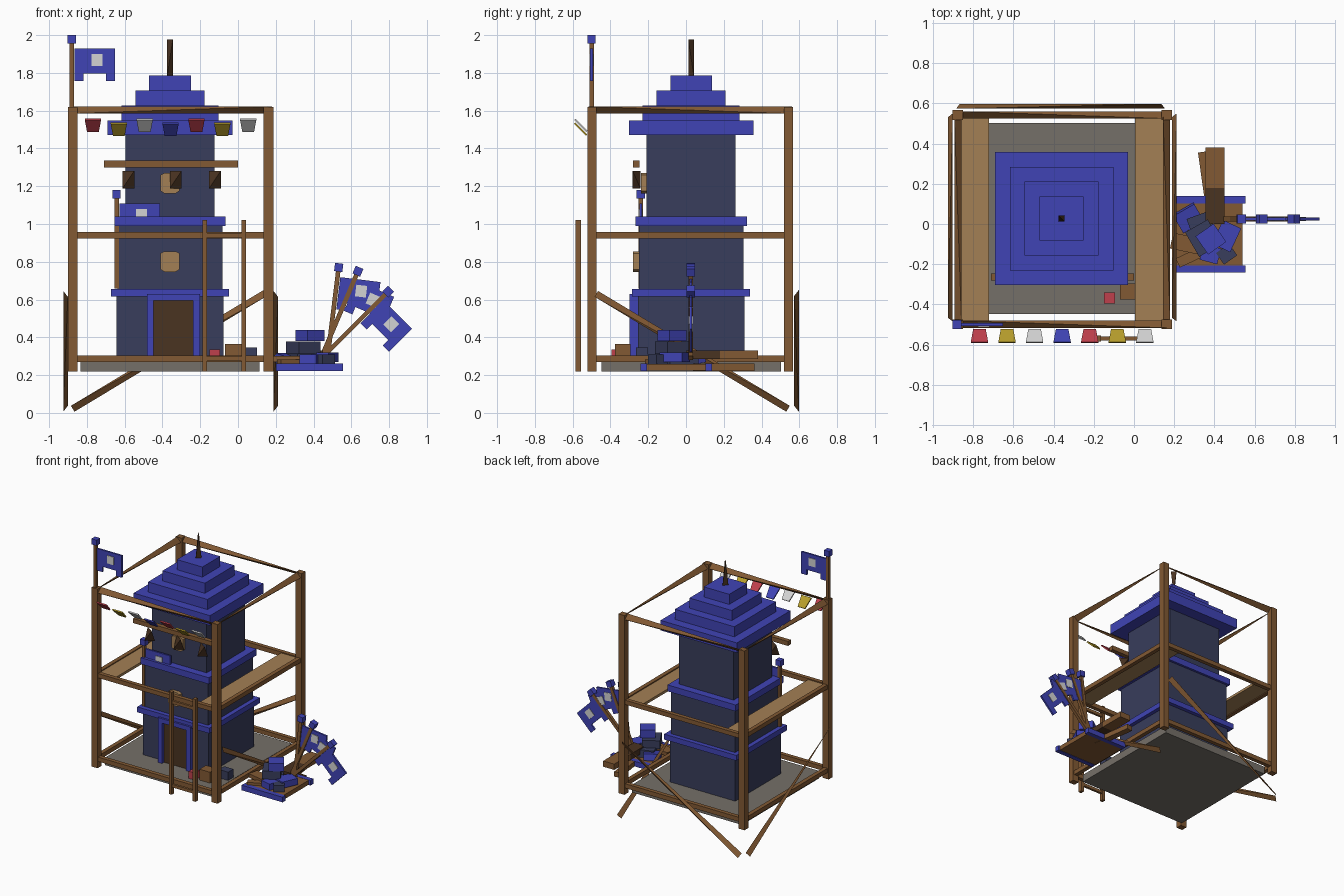
import bpy, bmesh, math
from mathutils import Matrix, Vector

cube = bpy.data.objects.get("Cube")
if cube:
    bpy.data.objects.remove(cube, do_unlink=True)


def material(name, *srgb):
    m = bpy.data.materials.new(name)
    col = tuple(((c + 0.055) / 1.055) ** 2.4 for c in srgb) + (1,)
    m.use_nodes = True
    m.diffuse_color = col
    m.node_tree.nodes["Principled BSDF"].inputs["Base Color"].default_value = col
    return m


wood = material("wood", .51, .35, .2)
dark = material("dark wood", .29, .2, .13)
tan = material("pale wood", .64, .5, .33)
stone = material("grey stone", .46, .44, .41)
slate = material("slate blue", .22, .24, .36)
blue = material("royal blue", .25, .265, .71)
red = material("red cloth", .75, .25, .3)
yellow = material("yellow cloth", .72, .62, .17)
white = material("white cloth", .83, .83, .83)


def finish(name, bm, mat, matrix=None):
    bmesh.ops.recalc_face_normals(bm, faces=bm.faces)
    mesh = bpy.data.meshes.new(name)
    bm.to_mesh(mesh)
    bm.free()
    mesh.materials.append(mat)
    ob = bpy.data.objects.new(name, mesh)
    bpy.context.collection.objects.link(ob)
    if matrix:
        ob.matrix_world = matrix
    return ob


def block(name, centre, size, mat, rot=None, base=None):
    bm = bmesh.new()
    bmesh.ops.create_cube(bm, size=1, matrix=Matrix.Diagonal((*size, 1)))
    m = Matrix.Translation(centre) @ (rot or Matrix.Identity(4))
    return finish(name, bm, mat, base @ m if base else m)


def box(name, x, y, z, mat):
    lo, hi = Vector((x[0], y[0], z[0])), Vector((x[1], y[1], z[1]))
    return block(name, (lo + hi) / 2, hi - lo, mat)


def plate(name, outline, depth, mat, matrix):
    """Extrude an outline in local x, z by depth along y."""
    bm = bmesh.new()
    f = bm.faces.new([bm.verts.new((x, -depth / 2, z)) for x, z in outline])
    out = bmesh.ops.extrude_face_region(bm, geom=[f])["geom"]
    bmesh.ops.translate(bm, vec=(0, depth, 0),
                        verts=[v for v in out if isinstance(v, bmesh.types.BMVert)])
    return finish(name, bm, mat, matrix)


def wedge(name, centre, half, mat, rot=None):
    """Four-sided solid whose opposite end edges cross."""
    bm = bmesh.new()
    vs = [bm.verts.new([s * h for s, h in zip(sg, half)])
          for sg in ((1, -1, 1), (-1, 1, 1), (-1, -1, -1), (1, 1, -1))]
    for skip in vs:
        bm.faces.new([v for v in vs if v is not skip])
    return finish(name, bm, mat, Matrix.Translation(centre) @ (rot or Matrix.Identity(4)))


def brace(name, a, b, hand):
    a, b = Vector(a), Vector(b)
    d = b - a
    wedge(name, (a + b) / 2, (hand * .012, .018, d.length / 2), wood,
          d.to_track_quat('Z', 'Y').to_matrix().to_4x4())


def flag(name, tip, length, tilt=0):
    """Pole with cap, swallow-tailed cloth and emblem, hung from its tip."""
    base = Matrix.Translation(tip) @ Matrix.Rotation(math.radians(tilt), 4, 'Y')
    block(name + "_pole", (0, 0, -length / 2), (.024, .024, length), wood, None, base)
    block(name + "_cap", (0, 0, 0), (.044, .044, .044), blue, None, base)
    cloth = [(.015, -.05), (.229, -.05), (.229, -.222), (.182, -.222), (.182, -.18),
             (.062, -.18), (.062, -.222), (.015, -.222)]
    plate(name + "_cloth", cloth, .014, blue, base)
    block(name + "_emblem", (.133, 0, -.11), (.058, .022, .062), white, None, base)


CX, CY = -.36, .027


def storey(name, half, z0, z1, mat):
    box(name, (CX - half, CX + half), (CY - half, CY + half), (z0, z1), mat)


# Base and tower storeys
storey("base_slab", .475, .22, .28, stone)
storey("lower_storey", .282, .28, .62, slate)
storey("lower_band", .312, .615, .657, blue)
storey("middle_storey", .277, .65, 1, slate)
storey("middle_band", .295, .99, 1.04, blue)
storey("upper_storey", .236, 1.04, 1.5, slate)

# Stepped roof and spire
for i, half in enumerate((.33, .257, .183, .11)):
    storey(f"roof_tier_{i + 1}", half, 1.47 + .08 * i - (0 if i == 0 else .005),
           1.548 + .079 * i, blue)
wedge("spire", (CX, CY, 1.88), (.015, .015, .098), dark)

# Door and windows
box("door", (-.46, -.235), (-.275, -.25), (.28, .6), dark)
for x in (-.465, -.22):
    box("door_jamb", (x - .018, x + .018), (-.3, -.25), (.28, .61), blue)
box("door_lintel", (-.483, -.202), (-.3, -.25), (.595, .63), blue)
pane = [(-.05, -.04), (-.03, -.053), (.03, -.053), (.05, -.04),
        (.05, .045), (.03, .055), (-.03, .055), (-.05, .045)]
for y, z in ((-.265, .8), (-.222, 1.215)):
    plate("window", pane, .03, tan, Matrix.Translation((CX, y, z)))

# Lantern beam with hanging lanterns
box("lantern_beam", (-.71, 0), (-.28, -.245), (1.3, 1.335), wood)
for x in (-.58, -.33, -.122):
    wedge("lantern", (x, -.262, 1.235), (.031, .02, .046), dark)

# Scaffold posts, rails and walkways
px, py = (-.875, .162), (-.498, .542)
for x in px:
    for y in py:
        block("scaffold_post", (x, y, .92), (.052, .048, 1.4), wood)
for z in (.287, .94):
    for y in py:
        box("cross_rail", px, (y - .016, y + .016), (z - .017, z + .017), wood)
    for x in px:
        box("side_rail", (x - .016, x + .016), py, (z - .017, z + .017), wood)
mx, my = sum(px) / 2, sum(py) / 2
for y in py:
    wedge("top_cross_rail", (mx, y, 1.603), (px[1] - mx, .018, .018), wood)
for x in px:
    wedge("top_side_rail", (x, my, 1.603), (.018, py[1] - my, .018), wood)
for x in (-.79, .075):
    box("walkway", (x - .07, x + .07), (-.48, .525), (.93, .95), tan)

# Diagonal braces on three sides
for x in (-.913, .2):
    brace("side_brace", (x, -.475, .63), (x, .54, .022), 1)
brace("back_brace", (-.875, .585, .022), (.145, .585, .635), -1)

# Ladder
for x in (-.176, .03):
    box("ladder_rail", (x - .012, x + .012), (-.585, -.555), (.22, 1.02), wood)
for z in (.287, .94):
    box("ladder_rung", (-.176, .03), (-.578, -.56), (z - .012, z + .012), wood)

# Bunting, leaning outward at the top
cloth = [(-.043, .045), (.043, .045), (.031, -.045), (-.031, -.045)]
for i, mat in enumerate((red, yellow, white, blue, red, yellow, white)):
    place = Matrix.Translation((-.768 + .137 * i, -.557, 1.522 - .02 * (i % 2)))
    plate("bunting", cloth, .01, mat, place @ Matrix.Rotation(math.radians(45), 4, 'X'))

# Flags on the scaffold, the tower and the side platform
flag("corner_flag", (-.88, -.5, 1.978), .37)
flag("tower_flag", (-.643, -.24, 1.158), .5)
flag("platform_flag_a", (.533, .025, .77), .47, 7)
flag("platform_flag_b", (.635, .025, .75), .49, 23)
flag("platform_flag_c", (.795, .025, .642), .5, 45)

# Crates on the base
box("red_crate", (-.15, -.095), (-.395, -.34), (.28, .335), red)
box("wood_crate", (-.07, .02), (-.375, -.295), (.28, .365), wood)
box("slate_crate", (.02, .1), (-.265, -.2), (.28, .345), slate)

# Side platform with runners and planks
box("platform", (.2, .54), (-.21, .11), (.225, .26), wood)
for y in (-.224, .12):
    box("platform_runner", (.2, .555), (y - .018, y + .018), (.222, .262), blue)
box("platform_arm", (.355, .45), (.18, .38), (.285, .33), wood)
box("platform_arm_root", (.355, .45), (0, .18), (.285, .33), dark)


def turned(name, centre, size, mat, angle, tip=0):
    rot = Matrix.Rotation(math.radians(angle), 4, 'Z') @ Matrix.Rotation(math.radians(tip), 4, 'X')
    block(name, centre, size, mat, rot)


turned("loose_plank", (.365, .2, .242), (.05, .32, .038), wood, 8)
turned("loose_plank", (.27, -.1, .285), (.17, .08, .03), wood, -12)
turned("loose_plank", (.29, -.16, .272), (.16, .05, .02), wood, 25)

# Heap of toppled blocks
turned("heap_block", (.345, -.03, .28), (.12, .16, .08), slate, 20)
turned("heap_block", (.345, -.07, .345), (.13, .14, .065), slate, 30)
turned("heap_block", (.382, -.075, .41), (.11, .11, .06), blue, 35)
turned("heap_block", (.46, -.06, .295), (.1, .13, .05), blue, -25)
turned("heap_block", (.27, .03, .285), (.12, .1, .05), blue, 30, 10)
turned("heap_block", (.46, -.15, .285), (.08, .07, .05), slate, 35)
turned("heap_block", (.38, -.15, .285), (.09, .08, .05), blue, -15)
